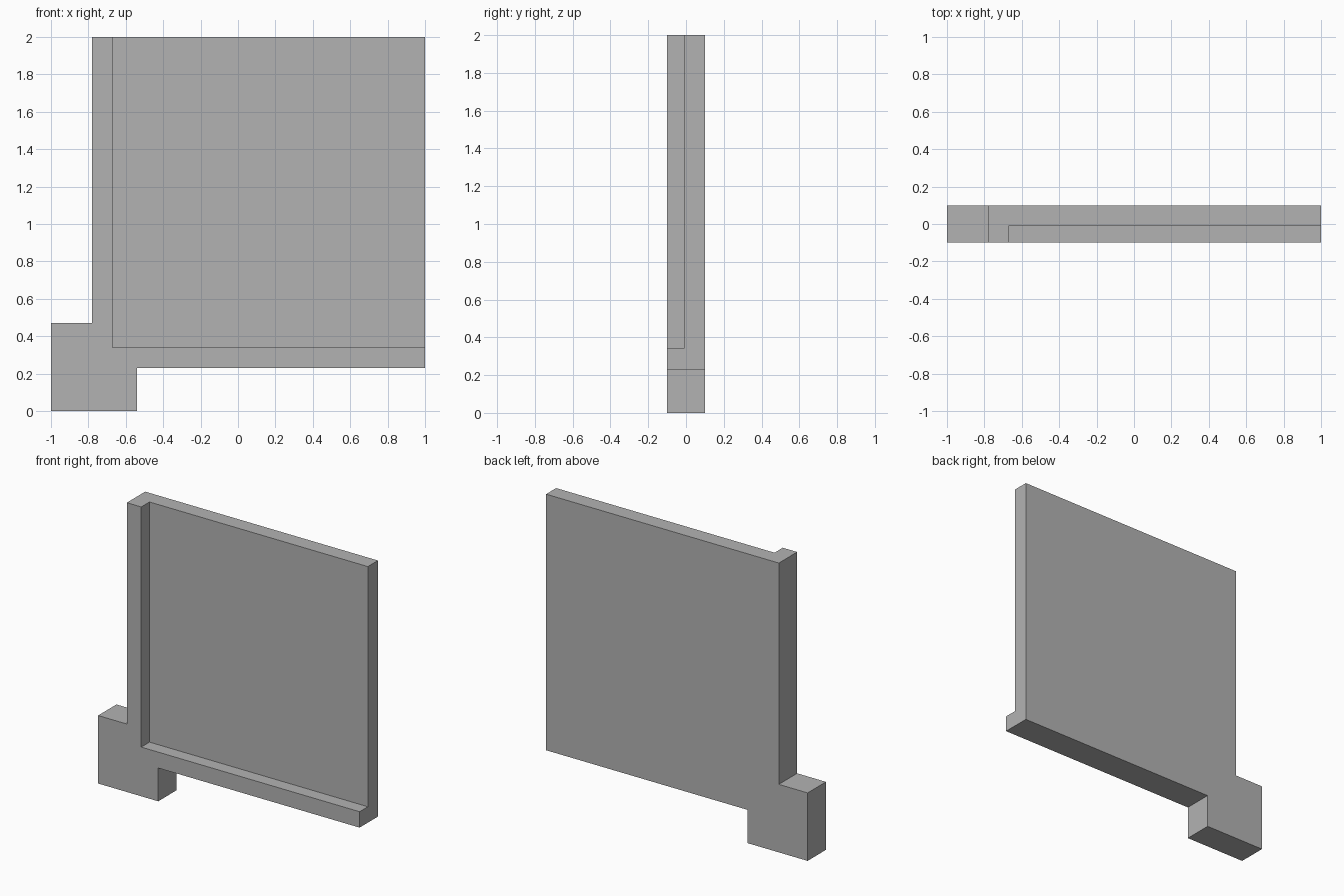
import bpy
import bmesh

cube = bpy.data.objects.get("Cube")
if cube:
    bpy.data.objects.remove(cube, do_unlink=True)

BACK, RECESS, FRONT = 0.10, -0.01, -0.10

grey = bpy.data.materials.new("plain_grey")
grey.use_nodes = True
colour = (0.45, 0.45, 0.45, 1)
grey.diffuse_color = colour
grey.node_tree.nodes["Principled BSDF"].inputs["Base Color"].default_value = colour

# L-shaped rim with a square corner foot, and the panel it encloses
rim = [(-1, 0), (-0.54, 0), (-0.54, 0.23), (1, 0.23), (1, 0.34),
       (-0.67, 0.34), (-0.67, 2), (-0.78, 2), (-0.78, 0.47), (-1, 0.47)]
panel = [(-0.67, 0.34), (1, 0.34), (1, 2), (-0.67, 2)]

bm = bmesh.new()
corners = {p: bm.verts.new((p[0], BACK, p[1])) for p in rim + panel[2:3]}


def extrude(faces, depth):
    """Pull faces forward to the given y and return the new front faces."""
    made = bmesh.ops.extrude_face_region(bm, geom=faces)["geom"]
    for v in made:
        if isinstance(v, bmesh.types.BMVert):
            v.co.y = depth
    return [f for f in made if isinstance(f, bmesh.types.BMFace)]


# Full outline up to the recess floor, then the rim alone to the front
sheet = [bm.faces.new([corners[p] for p in loop]) for loop in (rim, panel)]
floor = extrude(sheet, RECESS)
rim_face = max(floor, key=lambda f: len(f.verts))
extrude([rim_face], FRONT)

# Merge coplanar faces into clean flat sides
bmesh.ops.recalc_face_normals(bm, faces=bm.faces[:])
bmesh.ops.dissolve_limit(bm, angle_limit=0.01, verts=bm.verts[:], edges=bm.edges[:])

mesh = bpy.data.meshes.new("corner_panel")
bm.to_mesh(mesh)
bm.free()
mesh.materials.append(grey)
bpy.context.collection.objects.link(bpy.data.objects.new("corner_panel", mesh))
